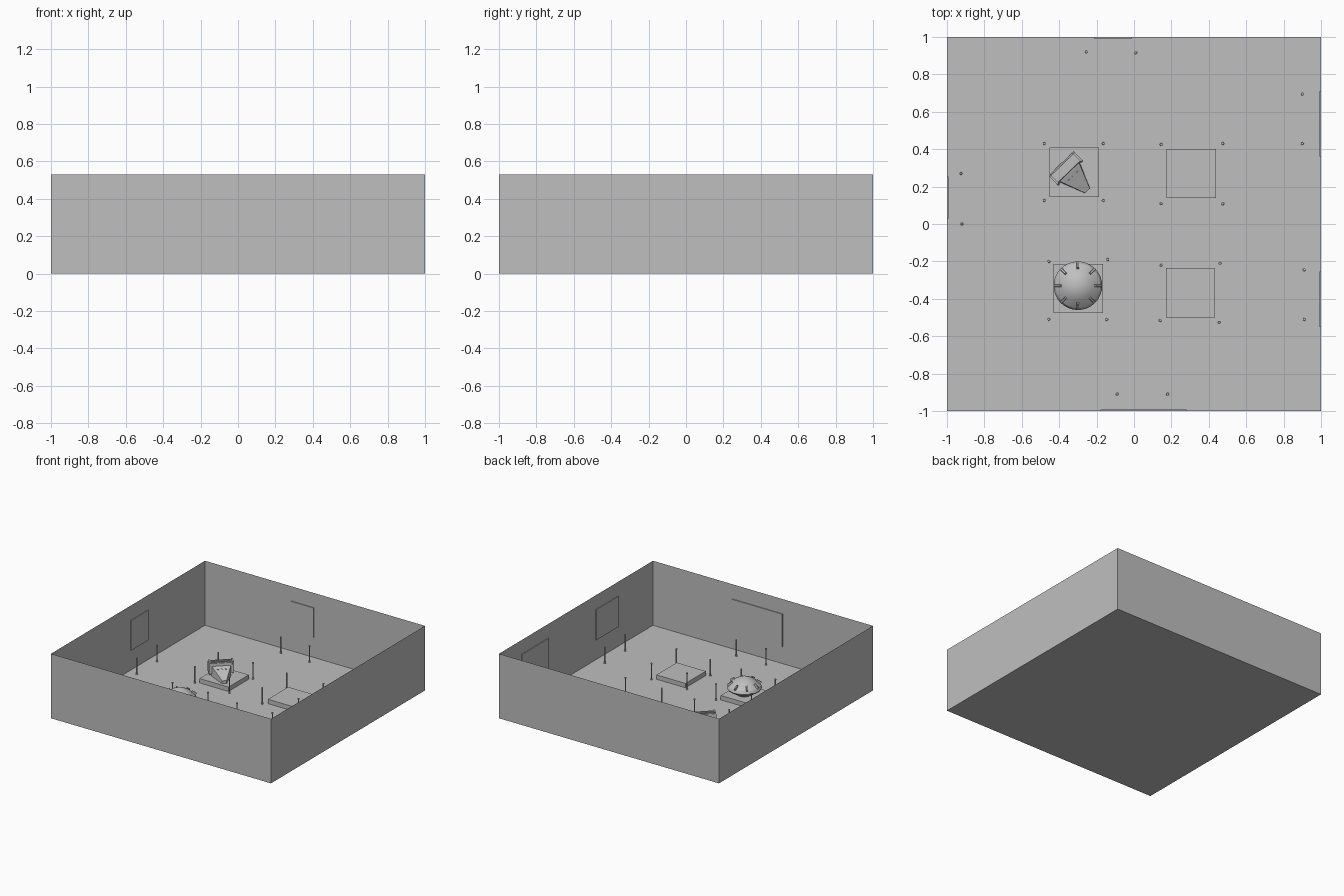
import bpy, bmesh, math
from mathutils import Matrix, Vector

if "Cube" in bpy.data.objects:
    bpy.data.objects.remove(bpy.data.objects["Cube"])

grey = bpy.data.materials.new("plain grey")
grey.diffuse_color = (0.52, 0.52, 0.52, 1)
grey.use_nodes = True
grey.node_tree.nodes["Principled BSDF"].inputs["Base Color"].default_value = grey.diffuse_color


def finish(name, bm, matrix=None, recalc=True):
    if recalc:
        bmesh.ops.recalc_face_normals(bm, faces=bm.faces[:])
    me = bpy.data.meshes.new(name)
    bm.to_mesh(me)
    bm.free()
    me.materials.append(grey)
    ob = bpy.data.objects.new(name, me)
    bpy.context.collection.objects.link(ob)
    if matrix:
        ob.matrix_world = matrix
    return ob


def box(name, lo, hi, matrix=None, top=(1, 1)):
    """Box between two corners; top scales the upper face in x and y."""
    bm = bmesh.new()
    bmesh.ops.create_cube(bm, size=1)
    lo, hi = Vector(lo), Vector(hi)
    mid, size = (lo + hi) / 2, hi - lo
    for v in bm.verts:
        k = top if v.co.z > 0 else (1, 1)
        v.co = mid + Vector((v.co.x * size.x * k[0], v.co.y * size.y * k[1], v.co.z * size.z))
    return finish(name, bm, matrix)


def lathe(name, profile, sides, matrix=None):
    bm = bmesh.new()
    verts = [bm.verts.new((r, 0, z)) for r, z in profile]
    edges = [bm.edges.new(p) for p in zip(verts, verts[1:])]
    bmesh.ops.spin(bm, geom=verts + edges, cent=(0, 0, 0), axis=(0, 0, 1),
                   angle=2 * math.pi, steps=sides)
    bmesh.ops.remove_doubles(bm, verts=bm.verts[:], dist=1e-5)
    return finish(name, bm, matrix)


# Open-topped room: floor and four thin walls
bm = bmesh.new()
bmesh.ops.create_cube(bm, size=2, matrix=Matrix.Diagonal((1, 1, 0.265, 1)))
bmesh.ops.translate(bm, verts=bm.verts[:], vec=(0, 0, 0.265))
bmesh.ops.delete(bm, geom=[f for f in bm.faces if f.normal.z > 0.5], context='FACES_ONLY')
bmesh.ops.reverse_faces(bm, faces=bm.faces[:])
finish("room_shell", bm, recalc=False)

# Low display plinths
for i, (x, y) in enumerate([(-0.32, 0.277), (0.307, 0.27), (-0.298, -0.345), (0.302, -0.368)]):
    box(f"plinth_{i}", (x - 0.132, y - 0.132, 0), (x + 0.132, y + 0.132, 0.036))

# Pictures hung on the walls
t = 0.008
for name, lo, hi in [
    ("picture_back", (-0.215, 1 - t, 0.165), (-0.01, 0.999, 0.41)),
    ("picture_left", (-0.999, 0.03, 0.165), (-1 + t, 0.255, 0.41)),
    ("picture_front", (-0.18, -0.999, 0.14), (0.28, -1 + t, 0.41)),
    ("picture_right_a", (1 - t, -0.55, 0.165), (0.999, -0.255, 0.415)),
    ("picture_right_b", (1 - t, 0.36, 0.165), (0.999, 0.71, 0.415)),
]:
    box(name, lo, hi)

# Barrier posts around the plinths and pictures
posts = [(-.255, .92), (.01, .915), (.9, .695), (.9, .43), (-.925, .27), (-.92, 0),
         (-.48, .43), (-.165, .43), (.145, .425), (.475, .43),
         (-.48, .125), (-.165, .125), (.145, .108), (.475, .108),
         (-.455, -.2), (-.14, -.19), (.145, -.22), (.46, -.21),
         (-.455, -.51), (-.145, -.51), (.14, -.515), (.455, -.525),
         (.91, -.245), (.91, -.51), (-.09, -.91), (.18, -.91)]
for i, (x, y) in enumerate(posts):
    lathe(f"barrier_post_{i}", [(0, 0), (.008, 0), (.008, .004), (.005, .006), (.005, .126),
                                (.007, .128), (.007, .136), (0, .138)], 8,
          Matrix.Translation((x, y, 0)))

# Flying saucer: cone roof, sloping skirt, tapered underside
centre = Matrix.Translation((-0.30, -0.33, 0))
saucer = lathe("saucer_body", [(0, .036), (.055, .04), (.125, .085), (.13, .095),
                               (.12, .115), (.08, .15), (0, .19)], 32, centre)
bpy.context.view_layer.objects.active = saucer
saucer.select_set(True)
bpy.ops.object.shade_smooth_by_angle(angle=math.radians(20))

# Eight pegs lying radially on the skirt
for i in range(8):
    m = (centre @ Matrix.Rotation(i * math.pi / 4, 4, 'Z')
         @ Matrix.Translation((0.106, 0, 0.13)) @ Matrix.Rotation(math.radians(35), 4, 'Y'))
    box(f"saucer_peg_{i}", (-0.022, -0.008, -0.012), (0.022, 0.008, 0.012), m, (0.9, 0.6))

# Wedge-shaped craft, nose toward the front right
craft = Matrix.Translation((-0.365, 0.298, 0)) @ Matrix.Rotation(math.radians(-46), 4, 'Z')
bm = bmesh.new()
rings = []
for u, w, z0, z1 in [(0.0, .078, .045, .125), (.035, .073, .04, .115), (.168, .018, .037, .06)]:
    rings.append([bm.verts.new(p) for p in
                  ((u, -w, z0), (u, w, z0), (u, w * .95, z1), (u, -w * .95, z1))])
for a, b in zip(rings, rings[1:]):
    for k in range(4):
        bm.faces.new((a[k], a[(k + 1) % 4], b[(k + 1) % 4], b[k]))
bm.faces.new(rings[0])
bm.faces.new(rings[-1])
finish("craft_hull", bm, craft)
box("craft_rear_block", (-.036, -.082, .06), (.034, .082, .14), craft, (0.75, 1))
for v in (-.018, .014):
    box("craft_roof_rib", (v - .005, -.075, .135), (v + .005, .075, .147), craft)
for s in (-1, 1):
    a, b = sorted((s * .082, s * .094))
    box("craft_side_plate", (-.034, a, .055), (.038, b, .15), craft, (0.8, 1))
# Small windows on the sloping nose
for v in (-.03, 0, .03):
    m = craft @ Matrix.Translation((.06, v, .106)) @ Matrix.Rotation(math.radians(22.5), 4, 'Y')
    box("craft_window", (-.005, -.006, -.003), (.005, .006, .003), m)
